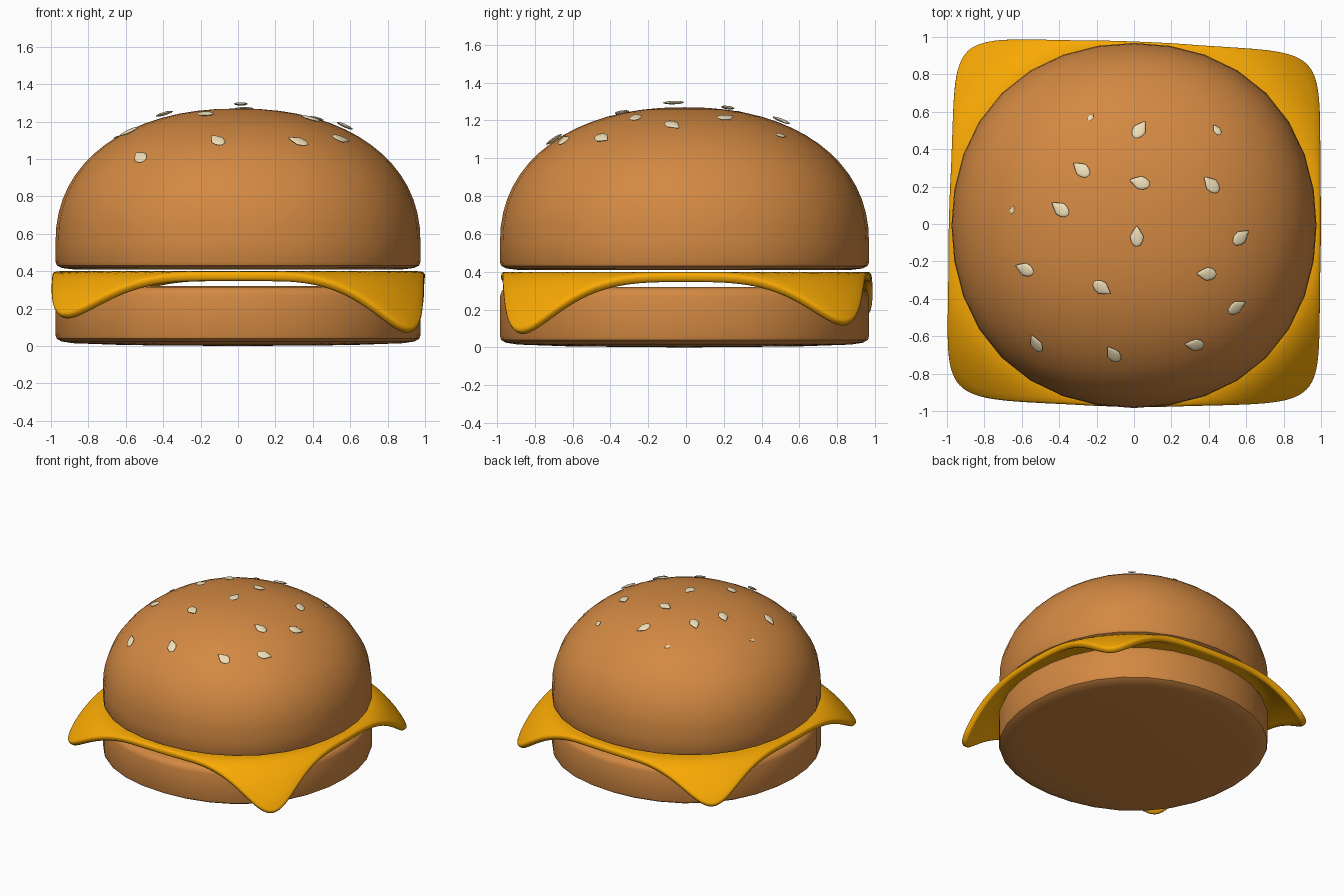
import bpy, bmesh, math
from mathutils import Vector, Matrix

if "Cube" in bpy.data.objects:
    bpy.data.objects.remove(bpy.data.objects["Cube"])


def material(name, rgb):
    m = bpy.data.materials.new(name)
    m.diffuse_color = (*rgb, 1)
    m.use_nodes = True
    m.node_tree.nodes["Principled BSDF"].inputs["Base Color"].default_value = m.diffuse_color
    return m


BUN = material("bun", (0.65, 0.25, 0.055))
CHEESE = material("cheese", (0.95, 0.40, 0.001))
SEED = material("seed", (0.87, 0.74, 0.48))
CY = -0.008  # buns sit slightly forward of centre


def finish(name, bm, mat, angle=40):
    bmesh.ops.recalc_face_normals(bm, faces=bm.faces)
    me = bpy.data.meshes.new(name)
    bm.to_mesh(me)
    bm.free()
    me.materials.append(mat)
    ob = bpy.data.objects.new(name, me)
    bpy.context.collection.objects.link(ob)
    bpy.ops.object.select_all(action='DESELECT')
    ob.select_set(True)
    bpy.context.view_layer.objects.active = ob
    bpy.ops.object.shade_smooth_by_angle(angle=math.radians(angle))
    return ob


def swell(x, y):
    # the buns are very slightly square: wider along the diagonals
    return 1 + 0.025 * math.sin(2 * math.atan2(y, x)) ** 2


def lathe(name, profile, mat, sides=32):
    bm = bmesh.new()
    vs = [bm.verts.new((r, 0, z)) for r, z in profile]
    es = [bm.edges.new(p) for p in zip(vs, vs[1:])]
    bmesh.ops.spin(bm, geom=vs + es, axis=(0, 0, 1), cent=(0, 0, 0),
                   angle=2 * math.pi, steps=sides, use_duplicate=False)
    bmesh.ops.remove_doubles(bm, verts=bm.verts, dist=1e-4)
    for v in bm.verts:
        k = swell(v.co.x, v.co.y)
        v.co = (v.co.x * k, v.co.y * k + CY, v.co.z)
    return finish(name, bm, mat)


# Bottom bun
lathe("bottom_bun", [(0, 0), (0.6, 0.005), (0.88, 0.015), (0.945, 0.025), (0.97, 0.04),
                     (0.976, 0.06), (0.976, 0.27), (0.965, 0.3), (0.94, 0.315),
                     (0.88, 0.32), (0, 0.31)], BUN)

# Top bun: flat underside, short wall, domed crown
R, WALL, TOP, P = 0.976, 0.55, 1.27, 2.2


def dome(x, y):
    r = math.hypot(x, y - CY) / swell(x, y - CY)
    return WALL + (TOP - WALL) * max(0, 1 - (r / R) ** P) ** (1 / P)


crown = [(R * math.cos(a) ** (2 / P), WALL + (TOP - WALL) * math.sin(a) ** (2 / P))
         for a in (math.pi / 2 * i / 16 for i in range(16))]
lathe("top_bun", [(0, 0.408), (0.88, 0.41), (0.94, 0.417), (0.968, 0.43), (R, 0.45)]
      + crown + [(0, TOP)], BUN)

# Cheese slice: rounded square whose four corners droop by different amounts
N = 48
CORNERS = {(-1, -1): (-1.015, -0.935, 0.24), (1, -1): (1.0, -0.96, 0.32),
           (1, 1): (1.005, 0.925, 0.30), (-1, 1): (-0.965, 1.005, 0.24)}
bm = bmesh.new()
bmesh.ops.create_grid(bm, x_segments=N, y_segments=N, size=1)
for v in bm.verts:
    u, w = v.co.x, v.co.y
    m = max(abs(u), abs(w))
    if m > 0:
        k = (abs(u / m) ** 9 + abs(w / m) ** 9) ** (-1 / 9)
        u, w = u * k, w * k
    x = y = drop = 0
    for (cu, cw), (cx, cy, cd) in CORNERS.items():
        f = (1 + cu * u) * (1 + cw * w) / 4
        x, y, drop = x + f * cx, y + f * cy, drop + f * cd
    y += (0.03 if w < 0 else 0.01) * w * (1 - u * u)
    t = max(0, (math.hypot(x, y) - 0.97) / 0.32)
    v.co = (x, y, 0.4 - drop * t ** 1.75)
cheese = finish("cheese_slice", bm, CHEESE)
if cheese.data.polygons[0].normal.z < 0:
    cheese.data.flip_normals()
sol = cheese.modifiers.new("thickness", 'SOLIDIFY')
sol.thickness, sol.offset = 0.052, -1
bev = cheese.modifiers.new("round_edge", 'BEVEL')
bev.width, bev.segments = 0.02, 3
bev.limit_method, bev.angle_limit = 'ANGLE', math.radians(50)

# Sesame seeds: x, y, heading in degrees of the pointed end, size, lift
SEEDS = [(.03, .50, 60, 1, .015), (.44, .50, 120, .6, .009), (-.23, .57, 60, .4, .003),
         (-.28, .29, 140, 1, .012), (.03, .22, 165, 1, .012), (.41, .21, 135, 1, .012),
         (-.39, .08, 145, 1, .02), (-.65, .075, 60, .4, .003), (.015, -.065, 90, 1, .025),
         (.565, -.07, 35, 1, .018), (-.58, -.24, 165, 1, .012), (-.17, -.34, -35, 1, .012),
         (.385, -.265, 175, 1, .012), (.545, -.44, 25, 1, .012), (-.52, -.635, 100, 1, .01),
         (-.11, -.69, 115, 1, .012), (.32, -.64, 165, 1, .012)]
for i, (x, y, heading, size, lift) in enumerate(SEEDS):
    bm = bmesh.new()
    bmesh.ops.create_uvsphere(bm, u_segments=12, v_segments=8, radius=1)
    for v in bm.verts:
        taper = 1 if v.co.x < 0 else 1 - 0.7 * v.co.x
        v.co = Vector((v.co.x * 0.056, v.co.y * 0.036 * taper, v.co.z * 0.009)) * size
    e = 0.01
    n = Vector((dome(x - e, y) - dome(x + e, y), dome(x, y - e) - dome(x, y + e),
                2 * e)).normalized()
    a = math.radians(heading)
    ax = Vector((math.cos(a), math.sin(a), 0))
    ax = (ax - n * ax.dot(n)).normalized()
    rot = Matrix((ax, n.cross(ax), n)).transposed().to_4x4()
    pos = Vector((x, y, dome(x, y))) + n * lift
    bmesh.ops.transform(bm, matrix=Matrix.Translation(pos) @ rot, verts=bm.verts)
    finish(f"sesame_seed_{i + 1}", bm, SEED, 60)
